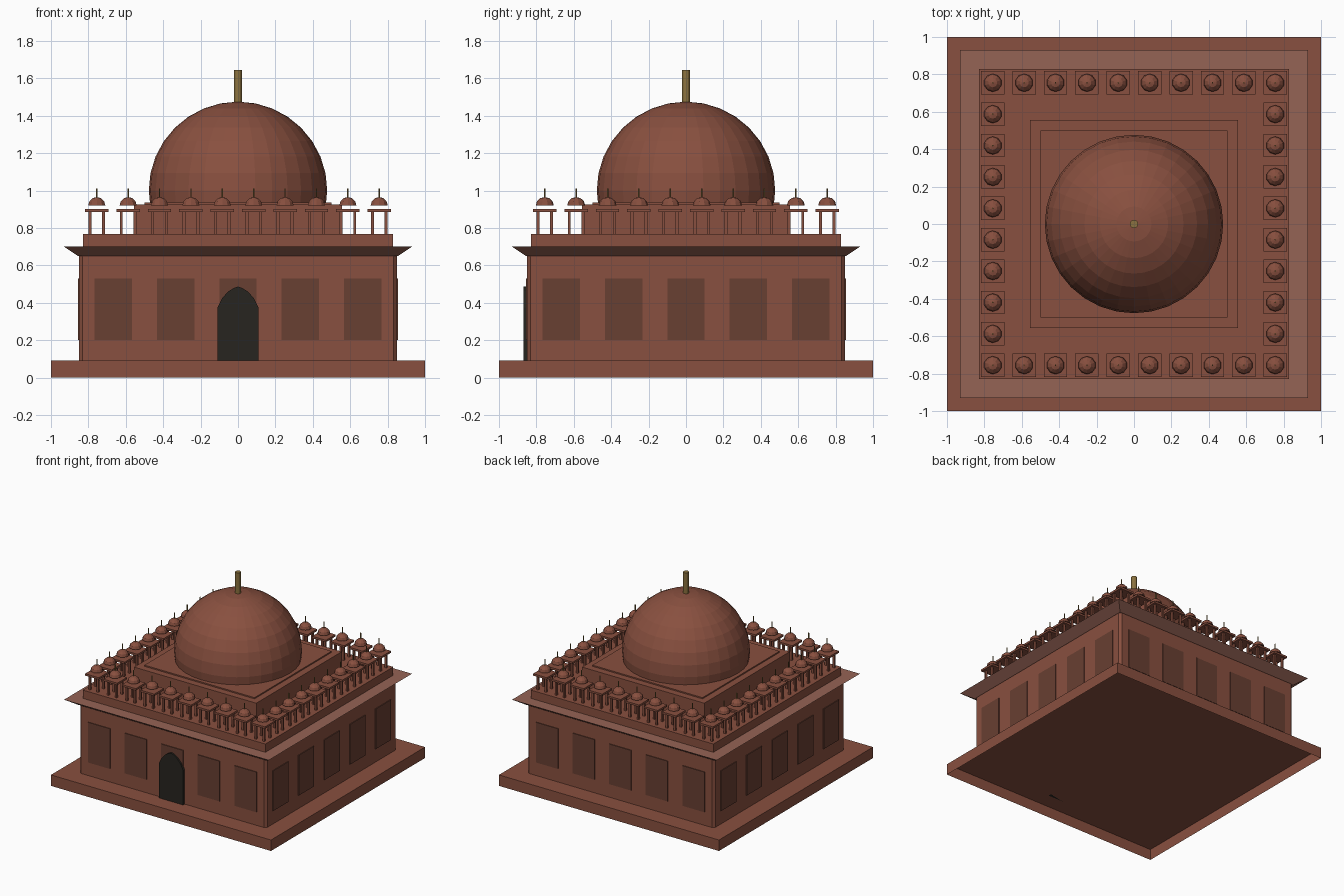
import bpy, bmesh, math
from mathutils import Matrix, Vector

if "Cube" in bpy.data.objects:
    bpy.data.objects.remove(bpy.data.objects["Cube"])


def material(name, rgb):
    m = bpy.data.materials.new(name)
    m.diffuse_color = (*rgb, 1)
    m.use_nodes = True
    m.node_tree.nodes["Principled BSDF"].inputs["Base Color"].default_value = m.diffuse_color
    return m


STONE = material("sandstone", (0.25, 0.08, 0.05))
PANEL = material("dark_sandstone", (0.14, 0.05, 0.032))
EAVE = material("pale_sandstone", (0.30, 0.125, 0.09))
DOOR = material("dark_doorway", (0.02, 0.018, 0.014))
GOLD = material("aged_brass", (0.26, 0.17, 0.05))


def to_mesh(bm, name, mat):
    bmesh.ops.recalc_face_normals(bm, faces=bm.faces)
    me = bpy.data.meshes.new(name)
    bm.to_mesh(me)
    bm.free()
    me.materials.append(mat)
    return me


def place(name, me, loc=(0, 0, 0), rot=0):
    ob = bpy.data.objects.new(name, me)
    ob.location = loc
    ob.rotation_euler.z = rot
    bpy.context.collection.objects.link(ob)
    return ob


def add_box(bm, lo, hi):
    lo, hi = Vector(lo), Vector(hi)
    mat = Matrix.Translation((lo + hi) / 2) @ Matrix.Diagonal((*(hi - lo), 1))
    return bmesh.ops.create_cube(bm, size=1, matrix=mat)["verts"]


def block(name, half, z0, z1, mat=STONE, flare=1.0, chamfer=0, open_base=False):
    """Square centred storey, with optional flared top, cut corners or open base."""
    bm = bmesh.new()
    for v in add_box(bm, (-half, -half, z0), (half, half, z1)):
        if v.co.z > (z0 + z1) / 2:
            v.co.x *= flare
            v.co.y *= flare
    if chamfer:
        edges = [e for e in bm.edges if abs(e.verts[0].co.z - e.verts[1].co.z) > 0.01]
        bmesh.ops.bevel(bm, geom=edges, offset=chamfer, segments=1, affect='EDGES')
    me_faces = [f for f in bm.faces if all(v.co.z < z0 + 1e-5 for v in f.verts)]
    if open_base:
        bmesh.ops.delete(bm, geom=me_faces, context='FACES_ONLY')
    return place(name, to_mesh(bm, name, mat))


def dome_mesh(name, radius, height, segs, rings, cut):
    """Faceted sphere, trimmed below the height cut."""
    bm = bmesh.new()
    bmesh.ops.create_uvsphere(bm, u_segments=segs, v_segments=rings, radius=1)
    bmesh.ops.scale(bm, vec=(radius, radius, height), verts=bm.verts)
    bmesh.ops.bisect_plane(bm, geom=bm.verts[:] + bm.edges[:] + bm.faces[:],
                           plane_co=(0, 0, cut), plane_no=(0, 0, -1), clear_outer=True)
    bmesh.ops.holes_fill(bm, edges=[e for e in bm.edges if e.is_boundary], sides=0)
    return to_mesh(bm, name, STONE)


def rod_mesh(name, radius, z0, z1, segs):
    bm = bmesh.new()
    bmesh.ops.create_cone(bm, cap_ends=True, segments=segs, radius1=radius, radius2=radius,
                          depth=z1 - z0, matrix=Matrix.Translation((0, 0, (z0 + z1) / 2)))
    return to_mesh(bm, name, GOLD)


# Stacked storeys
block("plinth", 1.0, 0, 0.09, open_base=True)
block("main_hall", 0.85, 0.09, 0.65, chamfer=0.018)
block("eave", 0.855, 0.65, 0.70, EAVE, flare=0.93 / 0.855)
block("roof_terrace", 0.83, 0.70, 0.768)
block("dome_platform", 0.555, 0.768, 0.925)
block("dome_base", 0.50, 0.925, 0.935)

# Central dome and its finial
place("main_dome", dome_mesh("main_dome", 0.477, 0.475, 32, 16, -0.08), (0, 0, 1.0))
place("main_finial", rod_mesh("main_finial", 0.022, 1.46, 1.645, 12))

# Five wall panels on each of the four sides
bm = bmesh.new()
for i in range(-2, 3):
    x = i * 0.333
    add_box(bm, (x - 0.1, -0.856, 0.2), (x + 0.1, -0.84, 0.53))
panels = to_mesh(bm, "wall_panels", PANEL)
for k, side in enumerate(("front", "right", "back", "left")):
    place(side + "_wall_panels", panels, rot=k * math.pi / 2)

# Pointed-arch doorway on the front
half_arch = [(0.11, 0.09), (0.11, 0.375), (0.085, 0.425), (0.05, 0.462), (0.02, 0.48)]
outline = half_arch + [(0, 0.486)] + [(-x, z) for x, z in reversed(half_arch)]
bm = bmesh.new()
face = bm.faces.new([bm.verts.new((x, -0.87, z)) for x, z in outline])
ext = bmesh.ops.extrude_face_region(bm, geom=[face])["geom"]
bmesh.ops.translate(bm, vec=(0, 0.03, 0), verts=[g for g in ext if isinstance(g, bmesh.types.BMVert)])
place("doorway", to_mesh(bm, "doorway", DOOR))

# Shared kiosk parts: four posts and a slab, small dome, thin finial
bm = bmesh.new()
for sx in (-1, 1):
    for sy in (-1, 1):
        x, y = sx * 0.037, sy * 0.037
        add_box(bm, (x - 0.008, y - 0.008, 0.765), (x + 0.008, y + 0.008, 0.885))
add_box(bm, (-0.0625, -0.0625, 0.885), (0.0625, 0.0625, 0.901))
kiosk = to_mesh(bm, "kiosk", STONE)
cap = dome_mesh("kiosk_dome", 0.048, 0.045, 10, 6, 0)
spike = rod_mesh("kiosk_finial", 0.004, 0.955, 1.012, 6)

# Ring of kiosks, ten along each terrace edge
step = 2 * 0.755 / 9
for i in range(10):
    for j in range(10):
        if i in (0, 9) or j in (0, 9):
            x, y = -0.755 + i * step, -0.755 + j * step
            place("kiosk", kiosk, (x, y, 0))
            place("kiosk_dome", cap, (x, y, 0.92))
            place("kiosk_finial", spike, (x, y, 0))
